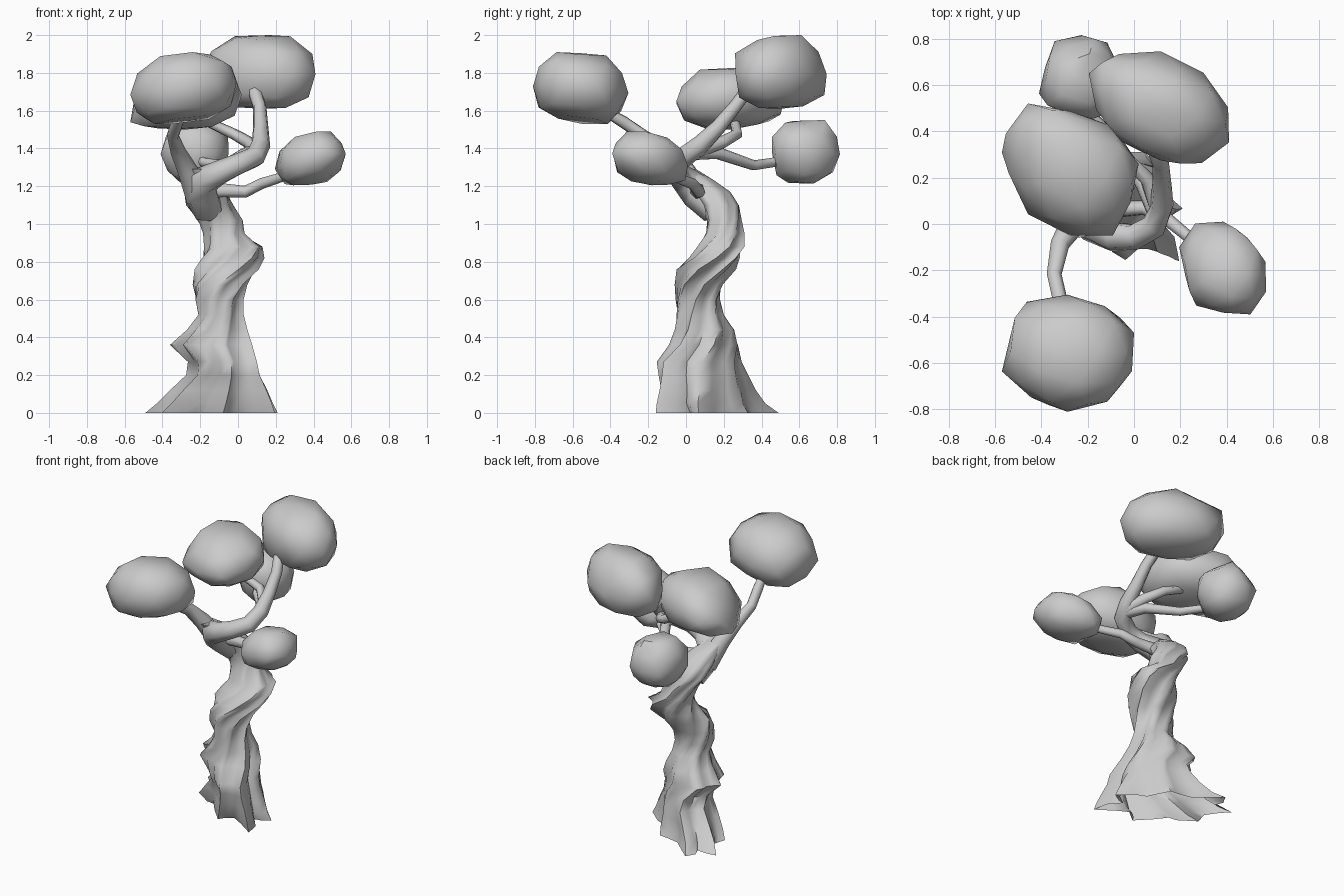
import bpy, bmesh, math, random
from mathutils import Vector, noise

if "Cube" in bpy.data.objects:
    bpy.data.objects.remove(bpy.data.objects["Cube"])


def finish(name, bm, angle):
    me = bpy.data.meshes.new(name)
    bmesh.ops.recalc_face_normals(bm, faces=bm.faces)
    bm.to_mesh(me)
    bm.free()
    ob = bpy.data.objects.new(name, me)
    bpy.context.collection.objects.link(ob)
    bpy.ops.object.select_all(action='DESELECT')
    ob.select_set(True)
    bpy.context.view_layer.objects.active = ob
    bpy.ops.object.shade_smooth_by_angle(angle=math.radians(angle))
    return ob


def fit(points, lo, hi):
    """Stretch points so they exactly fill the box lo..hi."""
    n = len(lo)
    mn = [min(p[i] for p in points) for i in range(n)]
    mx = [max(p[i] for p in points) for i in range(n)]
    return [[lo[i] + (p[i] - mn[i]) / (mx[i] - mn[i]) * (hi[i] - lo[i])
             for i in range(n)] for p in points]


# Twisted trunk: z, x range, y range, twist in degrees, ridge depth
RINGS = [
    (0.00, -.49, .21, -.16, .49, 0, .42),
    (0.05, -.43, .185, -.155, .42, 2, .34),
    (0.12, -.36, .155, -.14, .37, 5, .27),
    (0.20, -.275, .115, -.145, .33, 9, .22),
    (0.27, -.265, .10, -.155, .295, 13, .2),
    (0.36, -.36, .075, -.09, .275, 20, .24),
    (0.44, -.27, .05, -.06, .255, 28, .18),
    (0.52, -.21, .03, -.05, .20, 38, .17),
    (0.60, -.225, .03, -.055, .18, 50, .18),
    (0.68, -.24, .05, -.06, .195, 66, .18),
    (0.76, -.23, .11, -.05, .265, 88, .19),
    (0.82, -.19, .14, .015, .285, 104, .18),
    (0.88, -.18, .13, .06, .31, 122, .17),
    (0.95, -.185, .035, .105, .31, 140, .15),
    (1.02, -.215, .025, .11, .295, 154, .13),
    (1.10, -.275, -.025, .07, .28, 168, .11),
    (1.17, -.285, -.06, .015, .235, 178, .08),
    (1.23, -.29, -.11, -.03, .15, 184, .05),
    (1.29, -.30, -.18, -.06, .055, 190, .02),
]


def trunk():
    random.seed(4)
    lobes, sub = 7, 4
    n = lobes * sub
    size = [random.uniform(.6, 1.3) for _ in range(lobes)]
    bm = bmesh.new()
    rings = []
    for z, x0, x1, y0, y1, tw, depth in RINGS:
        pts = []
        skew = .35 * max(0, 1 - z / .5)      # roots reach to the back left
        for i in range(n):
            t = 2 * math.pi * (i + .25 * math.sin(i * 2.3)) / n
            ridge = (1, .3, -.25, .2)[i % sub] * size[((i + 1) // sub) % lobes]
            r = 1 + depth * ridge + random.uniform(-.04, .04)
            a = t + math.radians(tw)
            x, y = r * math.cos(a), r * math.sin(a)
            pts.append((x - skew * y, y - skew * x))
        pts = fit(pts, (x0, y0), (x1, y1))
        rings.append([bm.verts.new((x, y, z)) for x, y in pts])
    for a, b in zip(rings, rings[1:]):
        for i in range(n):
            j = (i + 1) % n
            bm.faces.new((a[i], a[j], b[j], b[i]))
    bm.faces.new(rings[-1])
    finish("trunk", bm, 60)


def branch(name, path, sides=7):
    """Tapered tube through (x, y, z, radius) points."""
    bm = bmesh.new()
    pts = [Vector(p[:3]) for p in path]
    rings = []
    side = None
    for k, p in enumerate(pts):
        d = (pts[min(k + 1, len(pts) - 1)] - pts[max(k - 1, 0)]).normalized()
        side = d.orthogonal() if side is None else side - d * side.dot(d)
        side.normalize()
        up = d.cross(side)
        ring = []
        for i in range(sides):
            a = 2 * math.pi * i / sides
            ring.append(bm.verts.new(
                p + (side * math.cos(a) + up * math.sin(a)) * path[k][3]))
        rings.append(ring)
    for a, b in zip(rings, rings[1:]):
        for i in range(sides):
            j = (i + 1) % sides
            bm.faces.new((a[i], a[j], b[j], b[i]))
    bm.faces.new(rings[0])
    bm.faces.new(rings[-1])
    finish(name, bm, 60)


def foliage(name, lo, hi, seed, p=2.1, shear=0, tilt=(0, 0), taper=0):
    """Lumpy low-poly leaf clump with a flattened base, filling lo..hi."""
    bm = bmesh.new()
    bmesh.ops.create_icosphere(bm, subdivisions=2, radius=1)
    pts = []
    for v in bm.verts:
        c = v.co.normalized()
        s = sum(abs(k) ** p for k in c) ** (-1 / p)
        s *= 1 + .18 * noise.noise(c * 1.6 + Vector((seed * 7.3, seed, 2)))
        q = c * s
        if q.z < -.7:
            q.z = -.7 + (q.z + .7) * .4
        q.x *= 1 + taper * q.z
        q.y *= 1 + taper * q.z
        q.y += shear * q.x
        q.z += tilt[0] * q.x + tilt[1] * q.y
        pts.append(q)
    for v, q in zip(bm.verts, fit(pts, lo, hi)):
        v.co = q
    finish(name, bm, 50)


trunk()

# Branches
branch("main_branch", [(-.16, .16, 1.08, .09), (-.19, .06, 1.17, .095),
                       (-.18, -.005, 1.23, .08),
                       (-.09, -.055, 1.275, .065), (.0, -.055, 1.315, .058),
                       (.09, -.005, 1.355, .056), (.12, .08, 1.42, .052),
                       (.12, .17, 1.51, .042), (.115, .26, 1.62, .036),
                       (.09, .32, 1.70, .036), (.06, .42, 1.76, .03)])
branch("front_branch", [(-.21, .08, 1.14, .07), (-.27, -.01, 1.29, .055),
                        (-.32, -.09, 1.39, .042), (-.345, -.22, 1.465, .033),
                        (-.32, -.33, 1.54, .033), (-.29, -.45, 1.61, .025)])
branch("middle_branch", [(.11, .06, 1.39, .045), (.06, .19, 1.43, .034),
                         (-.02, .27, 1.475, .03), (-.16, .26, 1.54, .026),
                         (-.22, .24, 1.6, .022)])
branch("back_branch", [(.10, .05, 1.38, .045), (.04, .17, 1.375, .034),
                       (-.08, .36, 1.31, .028), (-.18, .46, 1.325, .026),
                       (-.23, .56, 1.37, .022)])
branch("side_branch", [(-.18, .12, 1.12, .06), (-.1, .06, 1.18, .04),
                       (.04, .07, 1.17, .033), (.13, .03, 1.215, .03),
                       (.24, -.06, 1.25, .026), (.33, -.14, 1.3, .025)])

# Leaf clumps
foliage("front_foliage", (-.57, -.81, 1.53), (.0, -.305, 1.91), 1, 2.3,
        tilt=(.15, -.08))
foliage("top_foliage", (-.195, .26, 1.61), (.41, .745, 2.0), 2, 2.1, -.3)
foliage("middle_foliage", (-.57, -.05, 1.5), (.02, .52, 1.83), 3, 2.2, -.25,
        tilt=(.15, .1))
foliage("back_foliage", (-.41, .455, 1.215), (-.05, .815, 1.55), 4, 2.1,
        taper=.15)
foliage("side_foliage", (.195, -.39, 1.205), (.57, .01, 1.49), 5, 2.1, -.15,
        tilt=(.2, -.15))
